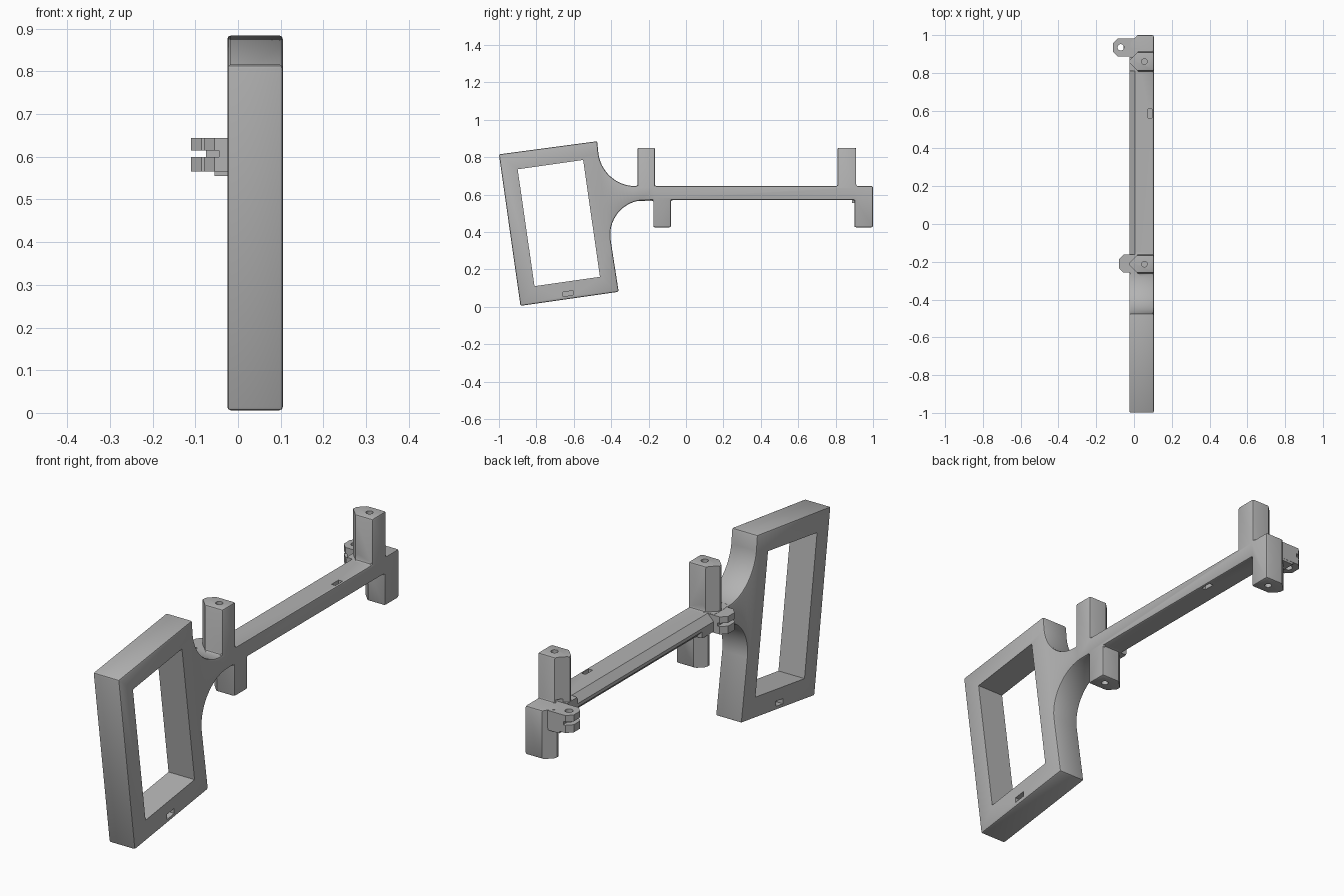
import bpy, bmesh, math
from mathutils import Vector

cube = bpy.data.objects.get("Cube")
if cube:
    bpy.data.objects.remove(cube)

grey = bpy.data.materials.new("plain_grey")
grey.use_nodes = True
colour = (0.45, 0.45, 0.45, 1)
grey.diffuse_color = colour
grey.node_tree.nodes["Principled BSDF"].inputs["Base Color"].default_value = colour

X0, X1 = -0.025, 0.105          # thickness of the body
ARM_LOW, ARM_TOP = 0.57, 0.645  # height of the arm


def prism(bm, points, axis, lo, hi):
    """Extrude a flat outline along x (outline in y,z), y (x,z) or z (x,y)."""
    def place(p, d):
        c = list(p)
        c.insert("xyz".index(axis), d)
        return bm.verts.new(c)
    base = bm.faces.new([place(p, lo) for p in points])
    ring = bmesh.ops.extrude_face_region(bm, geom=[base])["geom"]
    shift = Vector([hi - lo if a == axis else 0 for a in "xyz"])
    bmesh.ops.translate(bm, vec=shift, verts=[v for v in ring if isinstance(v, bmesh.types.BMVert)])


def arc(cy, cz, r, start, end, n=14):
    angles = [math.radians(start + (end - start) * i / n) for i in range(n + 1)]
    return [(cy + r * math.cos(a), cz + r * math.sin(a)) for a in angles]


def disc(cx, cy, r):
    return arc(cx, cy, r, 0, 345, 23)


def rect(a0, a1, b0, b1):
    return [(a0, b0), (a1, b0), (a1, b1), (a0, b1)]


def make(name, bm):
    bmesh.ops.recalc_face_normals(bm, faces=bm.faces)
    mesh = bpy.data.meshes.new(name)
    bm.to_mesh(mesh)
    bm.free()
    obj = bpy.data.objects.new(name, mesh)
    bpy.context.collection.objects.link(obj)
    mesh.materials.append(grey)
    return obj


def finish(obj, bevel, cutter):
    """Round the rims, cut the openings, and shade."""
    if bevel:
        m = obj.modifiers.new("rims", 'BEVEL')
        m.width, m.segments = bevel, 2
        m.limit_method, m.angle_limit = 'ANGLE', math.radians(35)
        m.use_clamp_overlap = False
    m = obj.modifiers.new("cuts", 'BOOLEAN')
    m.operation, m.solver, m.object, m.use_self = 'DIFFERENCE', 'EXACT', cutter, True
    bpy.ops.object.select_all(action='DESELECT')
    obj.select_set(True)
    bpy.context.view_layer.objects.active = obj
    for name in [m.name for m in obj.modifiers]:
        bpy.ops.object.modifier_apply(modifier=name)
    bpy.ops.object.shade_smooth_by_angle(angle=math.radians(30))
    bpy.data.objects.remove(cutter)


# Body: tilted frame, curved neck, arm and four pegs in one side profile
profile = [(-0.885, 0.005), (-1, 0.815), (-0.475, 0.885)]
profile += arc(-0.27, 0.845, 0.2, 188, 265)
for y0, y1 in ((-0.26, -0.165), (0.81, 0.91)):
    profile += [(y0, ARM_TOP), (y0, 0.85), (y1, 0.85), (y1, ARM_TOP)]
profile += [(1, ARM_TOP), (1, 0.425), (0.9, 0.425), (0.9, ARM_LOW)]
profile += [(-0.08, ARM_LOW), (-0.08, 0.425), (-0.175, 0.425), (-0.175, ARM_LOW)]
profile += arc(-0.22, 0.385, 0.185, 95, 188)
profile += [(-0.36, 0.08)]
bm = bmesh.new()
prism(bm, profile, "x", X0, X1)
body = make("frame_and_arm", bm)

# Cuts: frame window and the small slots
bm = bmesh.new()
prism(bm, [(-0.9, 0.735), (-0.55, 0.785), (-0.46, 0.16), (-0.81, 0.11)], "x", -0.2, 0.2)
slot = [(-0.657, 0.055), (-0.657, 0.078), (-0.605, 0.086), (-0.605, 0.063)]
prism(bm, slot, "x", X1 - 0.03, 0.2)
prism(bm, slot, "x", -0.2, X0 + 0.03)
prism(bm, rect(0.075, 0.095, 0.56, 0.61), "z", ARM_TOP - 0.02, 0.7)
prism(bm, rect(0.075, 0.095, 0.56, 0.61), "z", 0.5, ARM_LOW + 0.02)

# Cuts: long chamfers on the arm
c = 0.03
prism(bm, [(X0 - c, ARM_TOP - 2 * c), (X0 + 2 * c, ARM_TOP + c), (X0 - c, ARM_TOP + c)],
      "y", -0.165, 0.81)
prism(bm, [(X0 - c, ARM_LOW + 2 * c), (X0 + 2 * c, ARM_LOW - c), (X0 - c, ARM_LOW - c)],
      "y", -0.08, 0.9)

# Cuts: pointed side and end hole of each peg
for yc, z0, z1, hole in ((-0.2125, ARM_TOP, 0.9, (0.75, 0.9)), (0.86, ARM_TOP, 0.9, (0.75, 0.9)),
                         (-0.1275, 0.4, ARM_LOW, (0.4, 0.52)), (0.95, 0.4, 0.66, (0.4, 0.52))):
    for s in (1, -1):
        near, far = yc + s * 0.005, yc + s * 0.065
        prism(bm, [(X0, near), (X0 + 0.06, far), (X0 - 0.02, far), (X0 - 0.02, near)], "z", z0, z1)
    prism(bm, disc(0.055, yc, 0.015), "z", *hole)
finish(body, 0.008, make("body_cutter", bm))

# Slotted clips on the right side of the arm
for name, tip, root, yc, slot_end, hole_x in (("front_clip", -0.08, 0.02, -0.21, -0.045, None),
                                              ("rear_clip", -0.11, 0.03, 0.935, -0.075, -0.07)):
    h, k = 0.048, 0.025
    outline = [(root, yc - h), (root, yc + h), (tip + k, yc + h), (tip, yc + h - k),
               (tip, yc - h + k), (tip + k, yc - h)]
    bm = bmesh.new()
    prism(bm, outline, "z", 0.565, ARM_TOP - 0.001)
    clip = make(name, bm)
    bm = bmesh.new()
    prism(bm, rect(-0.2, slot_end, yc - 0.1, yc + 0.1), "z", 0.6, 0.615)
    if hole_x:
        prism(bm, disc(hole_x, yc, 0.017), "z", 0.5, 0.7)
    finish(clip, 0, make("clip_cutter", bm))

# Thicker root below the rear clip
bm = bmesh.new()
prism(bm, rect(-0.055, 0.03, 0.888, 0.982), "z", 0.555, 0.598)
root_block = make("rear_clip_root", bm)
